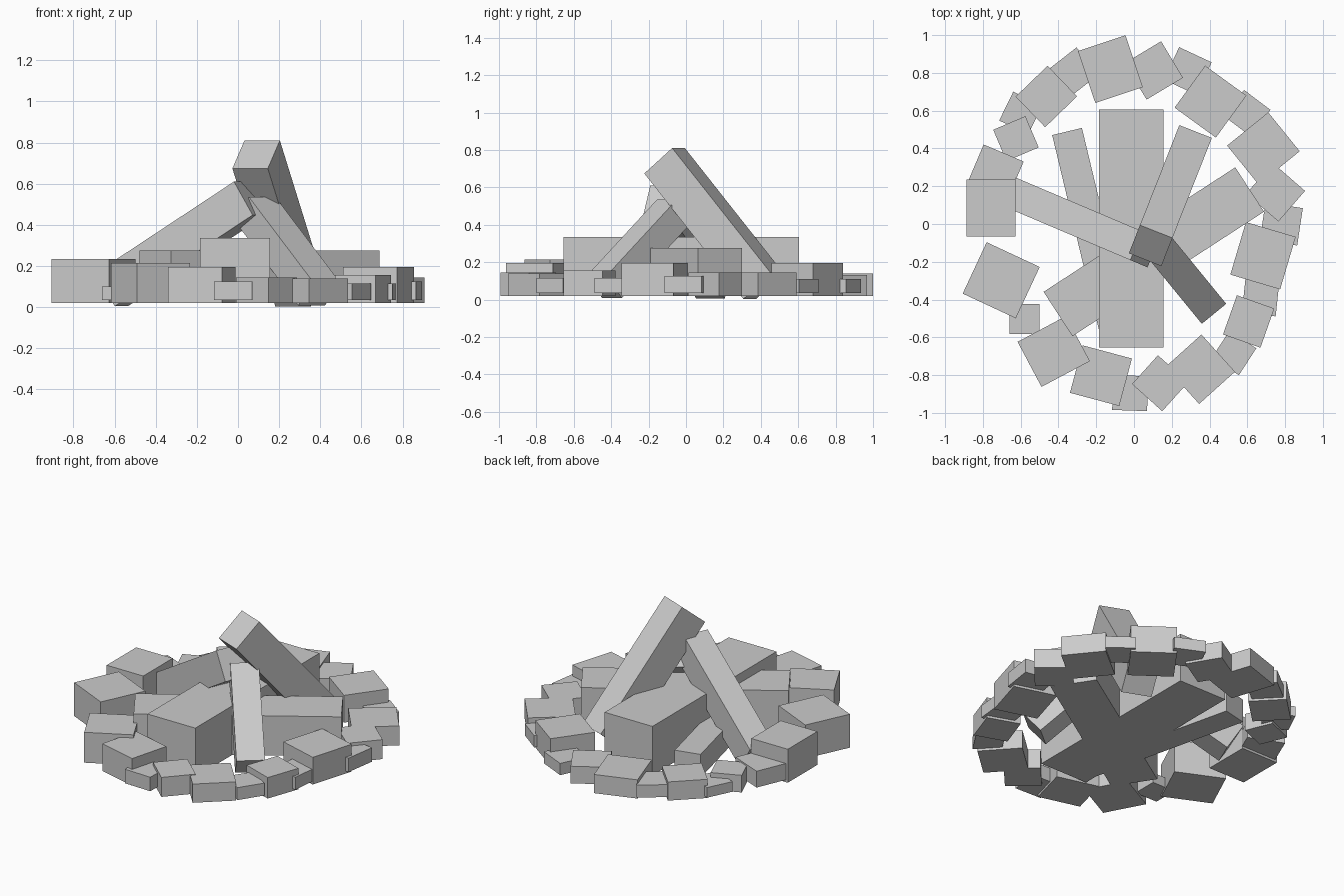
import bpy
from math import radians
from mathutils import Matrix, Vector


def box(name, size, matrix):
    """Flat-faced box with its size baked in, placed by a matrix."""
    bpy.ops.mesh.primitive_cube_add(size=1)
    ob = bpy.context.object
    ob.name = name
    ob.data.transform(Matrix.Diagonal((*size, 1)))
    ob.matrix_world = matrix
    return ob


def flat_box(name, x, y, length, width, angle, z0, z1):
    """Box lying on the ground, turned about z."""
    m = Matrix.Translation((x, y, (z0 + z1) / 2)) @ Matrix.Rotation(radians(angle), 4, 'Z')
    box(name, (length, width, z1 - z0), m)


def leaning_log(name, top, azimuth, pitch, length, width, thick):
    """Log running down from the middle of its upper end's top edge."""
    m = (Matrix.Translation(top) @ Matrix.Rotation(radians(azimuth), 4, 'Z')
         @ Matrix.Rotation(radians(pitch), 4, 'Y')
         @ Matrix.Translation((length / 2, 0, -thick / 2)))
    box(name, (length, width, thick), m)


# Logs lying flat in the middle
flat_box("flat_log_large", -0.015, -0.025, 0.34, 1.26, 0, 0.02, 0.335)
flat_box("flat_log_medium", 0.105, -0.147, 1.21, 0.28, 33, 0.02, 0.275)
flat_box("flat_log_small", -0.225, -0.05, 0.162, 1.11, 13.5, 0.02, 0.17)

# Logs leaning together above them
leaning_log("leaning_log_back", (0.1175, -0.04, 0.81), 68.5, 49.7, 0.88, 0.185, 0.21)
leaning_log("leaning_log_left", (0.0125, -0.115, 0.61), 157, 31.3, 0.853, 0.165, 0.19)
leaning_log("leaning_log_front", (0.118, -0.102, 0.535), -50.7, 40, 0.63, 0.167, 0.16)

# Large ring stones: x, y, length, width, angle, top
stones = [
    (-0.125, 0.82, 0.265, 0.29, 18.5, 0.14),
    (0.105, 0.813, 0.225, 0.225, 31, 0.13),
    (0.405, 0.648, 0.27, 0.275, -36, 0.195),
    (0.685, 0.40, 0.265, 0.28, -51, 0.145),
    (0.75, 0.168, 0.225, 0.215, -41, 0.145),
    (0.683, -0.168, 0.275, 0.29, -16.5, 0.195),
    (0.607, -0.516, 0.21, 0.22, -19.5, 0.155),
    (0.351, -0.769, 0.265, 0.255, -48, 0.14),
    (0.138, -0.843, 0.215, 0.205, -42, 0.145),
    (-0.175, -0.803, 0.27, 0.26, -15, 0.195),
    (-0.425, -0.675, 0.29, 0.27, 28, 0.215),
    (-0.703, -0.298, 0.31, 0.30, -25, 0.235),
    (-0.758, 0.085, 0.26, 0.30, 0, 0.235),
    (-0.625, 0.452, 0.185, 0.18, 23, 0.13),
    (-0.464, 0.675, 0.225, 0.235, -46, 0.14),
]
for i, (x, y, l, w, a, top) in enumerate(stones, 1):
    flat_box(f"ring_stone_{i}", x, y, l, w, a, 0.02, top)

# Small filler stones between them: x, y, size, angle, top
fillers = [
    (0.285, 0.81, 0.19, -25, 0.11),
    (0.60, 0.587, 0.175, -37, 0.11),
    (0.78, 0.0, 0.20, -8.6, 0.125),
    (0.67, -0.39, 0.18, -6, 0.115),
    (0.53, -0.683, 0.17, 57, 0.115),
    (-0.02, -0.895, 0.185, -2, 0.125),
    (-0.58, -0.503, 0.16, 0, 0.10),
    (-0.735, 0.27, 0.23, -23, 0.14),
    (-0.60, 0.587, 0.17, -26, 0.10),
    (-0.32, 0.805, 0.185, 38, 0.115),
]
for i, (x, y, s, a, top) in enumerate(fillers, 1):
    flat_box(f"filler_stone_{i}", x, y, s, s, a, 0.035, top)
